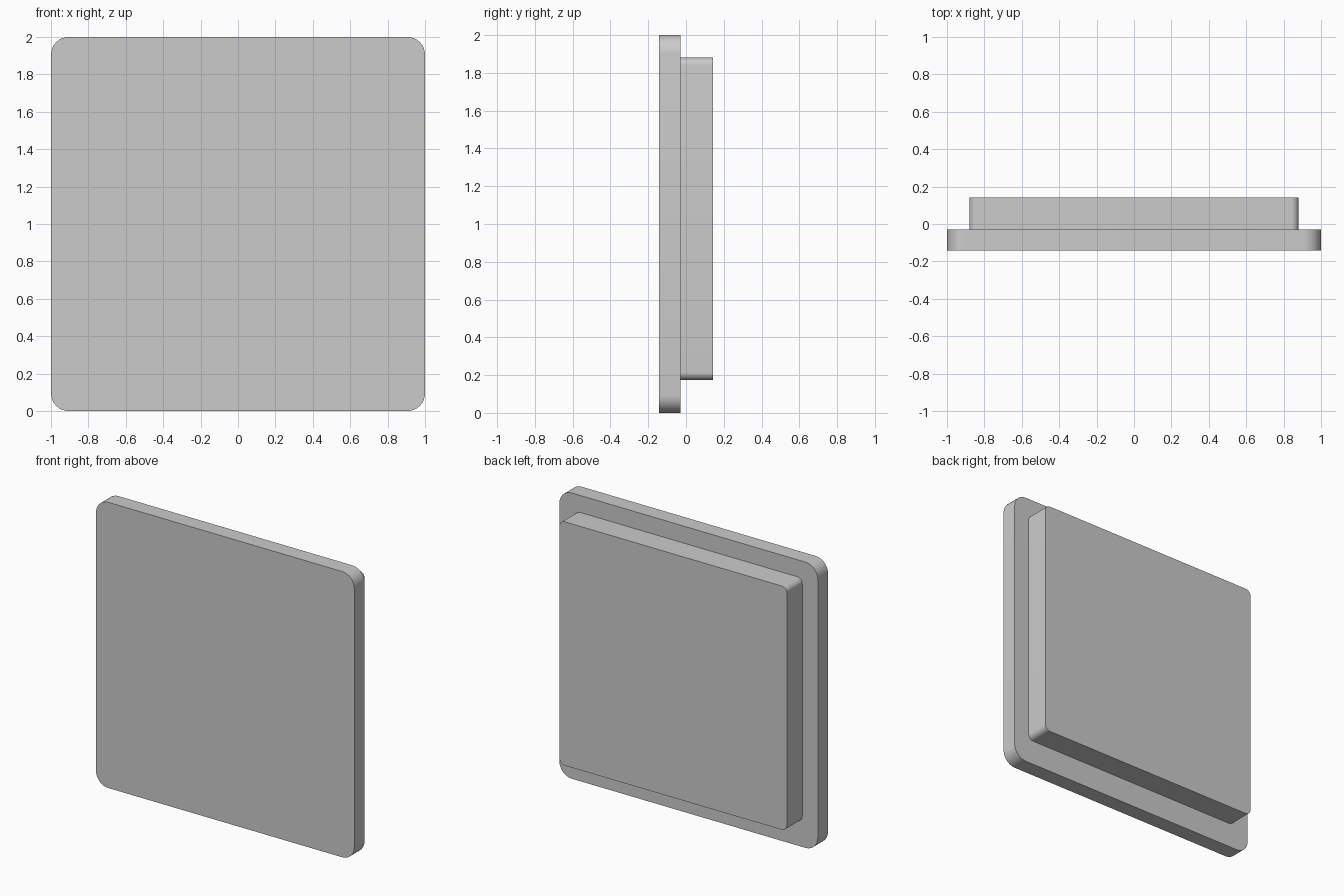
import bpy, bmesh
from math import sin, cos, pi, radians

if "Cube" in bpy.data.objects:
    bpy.data.objects.remove(bpy.data.objects["Cube"])


def rounded_slab(name, half_width, z0, z1, y0, y1, radius, steps=8):
    """Upright slab with rounded corners in the xz plane, extruded along y."""
    corners = [(half_width - radius, z1 - radius), (radius - half_width, z1 - radius),
               (radius - half_width, z0 + radius), (half_width - radius, z0 + radius)]
    bm = bmesh.new()
    outline = []
    for i, (cx, cz) in enumerate(corners):
        for s in range(steps + 1):
            a = (i + s / steps) * pi / 2
            outline.append(bm.verts.new((cx + radius * cos(a), y0, cz + radius * sin(a))))
    face = bm.faces.new(outline)
    result = bmesh.ops.extrude_face_region(bm, geom=[face], use_keep_orig=True)
    moved = [g for g in result["geom"] if isinstance(g, bmesh.types.BMVert)]
    bmesh.ops.translate(bm, verts=moved, vec=(0, y1 - y0, 0))
    bmesh.ops.recalc_face_normals(bm, faces=bm.faces)

    mesh = bpy.data.meshes.new(name)
    bm.to_mesh(mesh)
    bm.free()
    obj = bpy.data.objects.new(name, mesh)
    bpy.context.collection.objects.link(obj)
    bpy.ops.object.select_all(action='DESELECT')
    obj.select_set(True)
    bpy.context.view_layer.objects.active = obj
    bpy.ops.object.shade_smooth_by_angle(angle=radians(30))
    return obj


# Large front plate
rounded_slab("front_plate", 1.0, 0.0, 2.0, -0.142, -0.029, 0.095)

# Smaller, thicker block behind it, set slightly high
rounded_slab("back_block", 0.88, 0.175, 1.881, -0.029, 0.142, 0.04)
